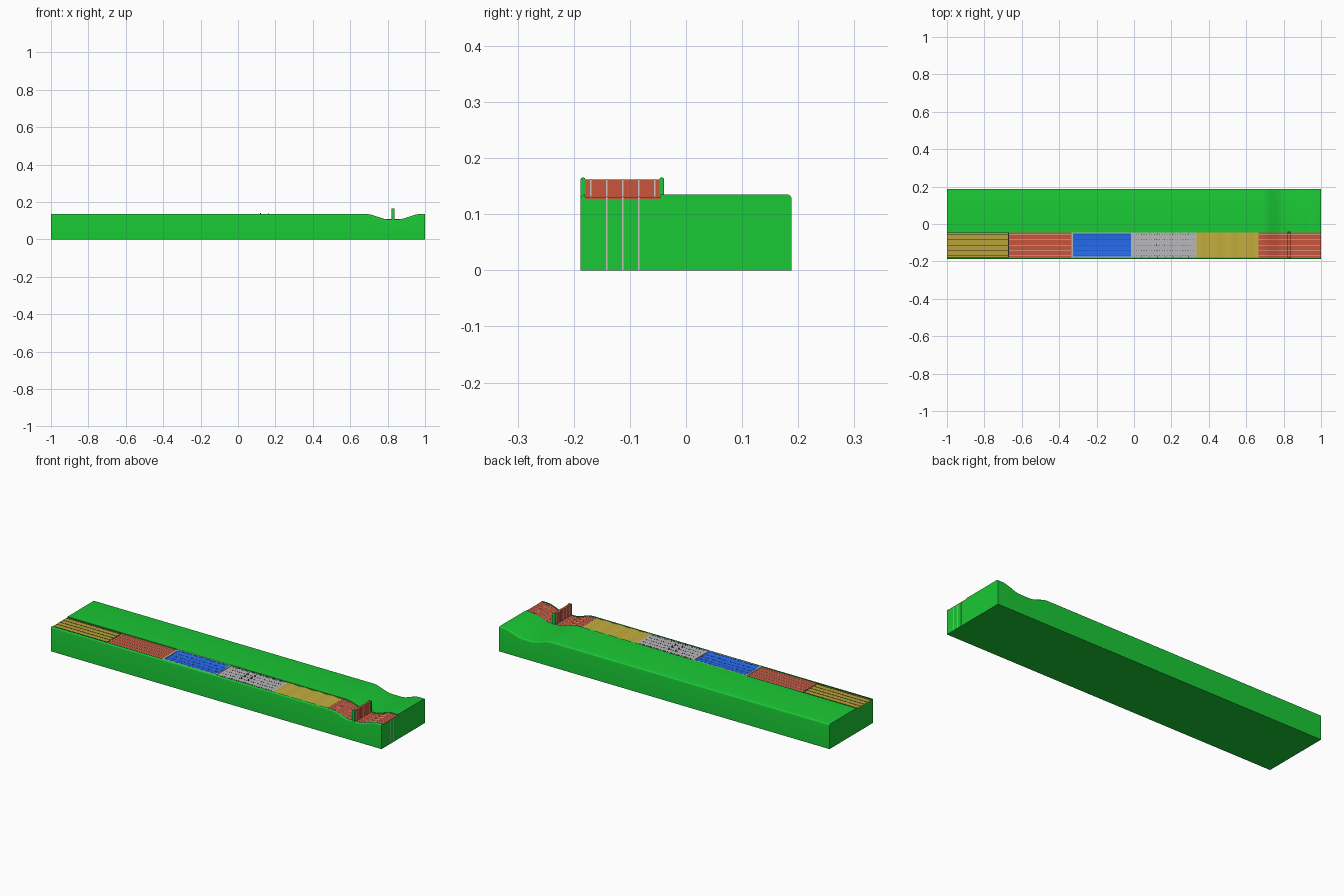
import bpy, bmesh, math

if "Cube" in bpy.data.objects:
    bpy.data.objects.remove(bpy.data.objects["Cube"])

mats = {}
COLORS = {
    "green": (0.01, 0.58, 0.035, 1), "olive": (0.48, 0.36, 0.04, 1),
    "red": (0.58, 0.09, 0.045, 1), "blue": (0.02, 0.15, 0.85, 1),
    "grey": (0.48, 0.48, 0.50, 1), "yellow": (0.55, 0.42, 0.05, 1),
    "dark": (0.02, 0.02, 0.02, 1), "navy": (0.01, 0.05, 0.3, 1),
    "pale": (0.6, 0.55, 0.52, 1),
}

def finish(name, bm, color):
    bmesh.ops.recalc_face_normals(bm, faces=bm.faces)
    me = bpy.data.meshes.new(name)
    bm.to_mesh(me)
    bm.free()
    ob = bpy.data.objects.new(name, me)
    bpy.context.collection.objects.link(ob)
    if color not in mats:
        mats[color] = bpy.data.materials.new(color + "_paint")
        mats[color].diffuse_color = COLORS[color]
    me.materials.append(mats[color])
    bpy.ops.object.select_all(action='DESELECT')
    ob.select_set(True)
    bpy.context.view_layer.objects.active = ob
    bpy.ops.object.shade_smooth_by_angle(angle=math.radians(35))
    return ob

def ease(t):
    t = min(max(t, 0), 1)
    return t * t * (3 - 2 * t)

def dip(x):
    return -0.027 * (ease((x - 0.69) / 0.11) - ease((x - 0.86) / 0.11))

def steps(a, b, n):
    return [a + (b - a) * i / n for i in range(n + 1)]

def sweep(name, xs, profile, color):
    """Closed y-z profile carried along x, capped at both ends."""
    bm = bmesh.new()
    rings = [[bm.verts.new((x, y, z)) for y, z in profile(x)] for x in xs]
    n = len(rings[0])
    for a, b in zip(rings, rings[1:]):
        for i in range(n):
            j = (i + 1) % n
            bm.faces.new((a[i], a[j], b[j], b[i]))
    bm.faces.new(rings[0])
    bm.faces.new(rings[-1])
    return finish(name, bm, color)

def boxes(name, items, color):
    """Many small boxes (x0, x1, y0, y1, z0, z1) in one object."""
    bm = bmesh.new()
    for x0, x1, y0, y1, z0, z1 in items:
        vs = bmesh.ops.create_cube(bm, size=1)["verts"]
        for v in vs:
            v.co = (x1 if v.co.x > 0 else x0, y1 if v.co.y > 0 else y0, z1 if v.co.z > 0 else z0)
    return finish(name, bm, color)

def strip(name, x0, x1, y0, y1, top, color, n=1, base=0.126, wave=lambda x: 0):
    def prof(x):
        d = dip(x)
        return [(y0, base + d), (y1, base + d), (y1, top + d + wave(x)), (y0, top + d + wave(x))]
    return sweep(name, steps(x0, x1, n), prof, color)

# green base with rounded long edges, lane groove and dip
Y, T, R = 0.188, 0.135, 0.008
Y0, Y1 = -0.180, -0.045

def base_profile(x):
    d = dip(x)
    arc = [(math.cos(a) * R, math.sin(a) * R) for a in steps(0, math.pi / 2, 5)]
    pts = [(-Y, 0), (Y, 0)]
    pts += [(Y - R + c, T - R + s + d) for c, s in arc]
    pts += [(Y1, T + d), (Y1, 0.127 + d), (Y0, 0.127 + d), (Y0, T + d)]
    pts += [(-Y + R - c, T - R + s + d) for c, s in reversed(arc[:-1])]
    return pts

sweep("green_base", [-1] + steps(0.66, 1, 44), base_profile, "green")

# lane surfaces
strip("olive_lane", -1, -0.67, Y0, Y1, 0.131, "olive")
strip("red_lane", -0.67, -0.335, Y0, Y1, 0.131, "red")
strip("grey_lane", -0.01, 0.335, Y0, Y1, 0.131, "grey")
strip("yellow_wavy_lane", 0.335, 0.665, Y0, Y1, 0.131, "yellow", 96,
      wave=lambda x: 0.0018 * math.sin((x - 0.335) / 0.33 * 2 * math.pi * 4) if 0.335 < x < 0.665 else 0)
strip("dip_lane", 0.665, 1, Y0, Y1, 0.131, "red", 44)

# blue trough with pale border
def trough(x):
    top = []
    for t in steps(1, -1, 16):
        top.append((-0.1125 + 0.0615 * t, 0.1295 + 0.004 * t * t))
    return [(-0.174, 0.126), (-0.051, 0.126)] + top
sweep("blue_trough", [-0.325, -0.015], trough, "blue")
boxes("trough_border", [
    (-0.335, -0.325, Y0, Y1, 0.126, 0.134), (-0.015, -0.007, Y0, Y1, 0.126, 0.134),
    (-0.325, -0.015, Y0, -0.174, 0.126, 0.134), (-0.325, -0.015, -0.051, Y1, 0.126, 0.134)], "grey")

# lane lines
rows = [-0.1125 + 0.0285 * i for i in range(-2, 3)]
w = 0.0014
boxes("olive_lines", [(-0.998, -0.672, y - w, y + w, 0.128, 0.1318) for y in rows]
      + [(-0.674, -0.668, Y0, Y1, 0.128, 0.1316)]
      + [(-1, -0.67, Y0, Y0 + 0.003, 0.128, 0.1318), (-1, -0.67, Y1 - 0.003, Y1, 0.128, 0.1318)], "dark")
boxes("red_lines", [(-0.668, -0.336, y - w, y + w, 0.128, 0.1318) for y in rows], "pale")
for i, y in enumerate(rows):
    strip(f"dip_line_{i}", 0.665, 1, y - w, y + w, 0.1318, "pale", 44, base=0.129)

# dashes in the trough and pegs on the grey lane
def trough_z(y):
    return 0.1295 + 0.004 * ((y + 0.1125) / 0.0615) ** 2
boxes("trough_dashes", [(x, x + 0.009, y - w, y + w, 0.128, trough_z(y) + 0.0006)
      for y in rows for x in steps(-0.316, -0.03, 20)], "navy")
boxes("grey_dots", [(x, x + 0.004, y - w, y + w, 0.130, 0.1325)
      for y in rows for x in steps(0.01, 0.315, 22)], "dark")
boxes("lane_pegs", [(x, x + 0.004, y - 0.002, y + 0.002, 0.130, 0.1365)
      for y in (Y0 + 0.004, Y1 - 0.004) for x in steps(0.04, 0.29, 6)]
      + [(x, x + 0.004, y - 0.002, y + 0.002, 0.130, 0.140) for y in rows[1:4] for x in (0.118, 0.16)], "dark")

# lines down the end face
boxes("end_lines", [(0.998, 1.0005, y - 0.0015, y + 0.0015, 0, 0.131) for y in rows[1:4]], "pale")

# upright barrier in the dip
X0, X1 = 0.822, 0.836
boxes("barrier_panel", [(X0, X1, Y0, -0.047, 0.10, 0.162)], "red")
for name, a, b in (("barrier_front_post", -0.188, -0.179), ("barrier_back_post", -0.048, -0.039)):
    r = (b - a) / 2
    cap = [((a + b) / 2 + r * math.cos(t), 0.161 + r * math.sin(t)) for t in steps(0, math.pi, 8)]
    sweep(name, [X0 - 0.001, X1 + 0.001], lambda x: [(a, 0.1), (b, 0.1)] + cap, "green")
boxes("barrier_lines", [(X0 - 0.0008, X1 + 0.0008, y - w, y + w, 0.104, 0.1625) for y in rows], "pale")

for m in bpy.data.materials:
    if m.users and not m.is_grease_pencil:
        m.use_nodes = True
        m.node_tree.nodes["Principled BSDF"].inputs["Base Color"].default_value = m.diffuse_color
